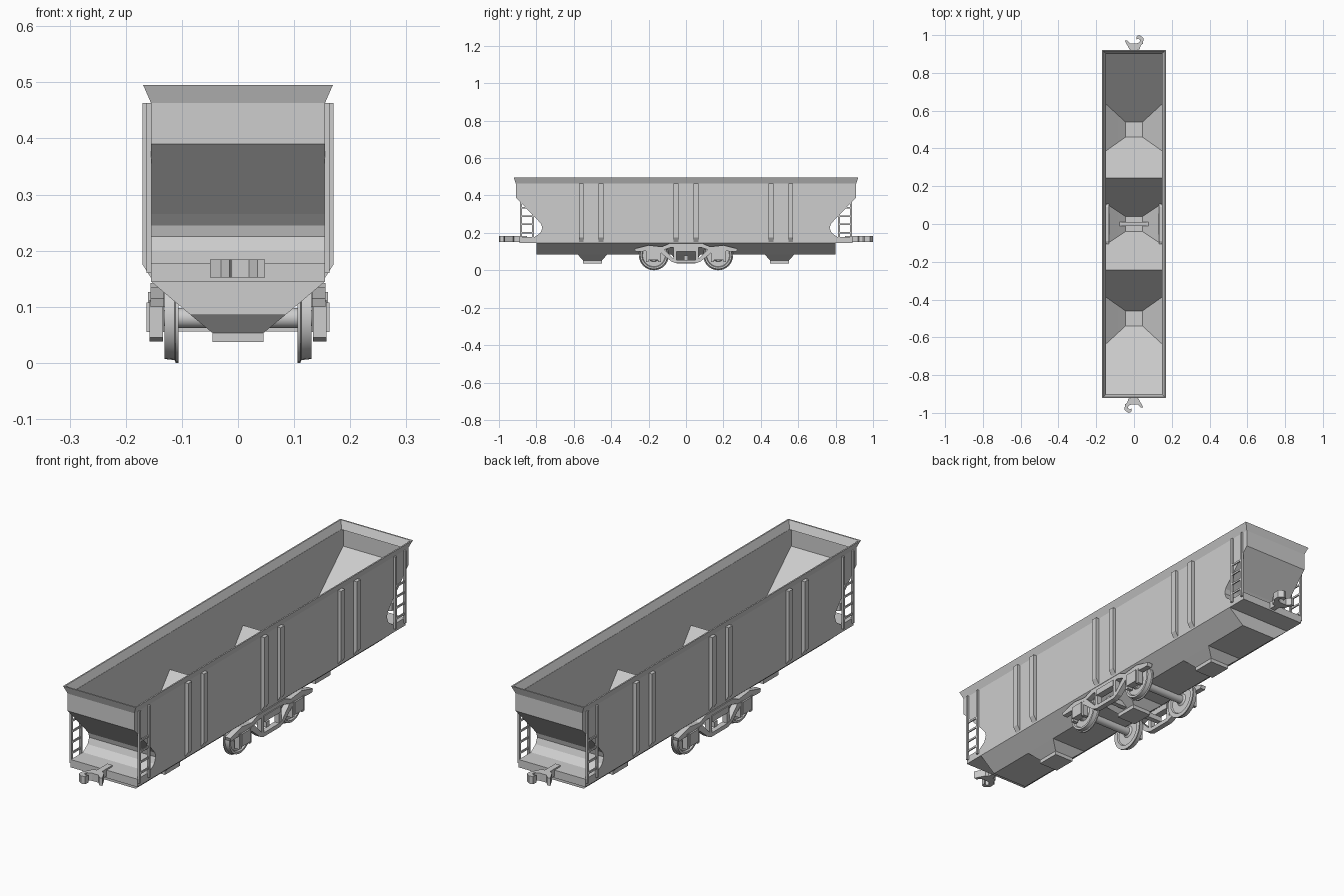
import bpy, bmesh, math
from mathutils import Matrix

if "Cube" in bpy.data.objects:
    bpy.data.objects.remove(bpy.data.objects["Cube"])

grey = bpy.data.materials.new("plain_grey")
grey.diffuse_color = (0.61, 0.61, 0.61, 1)
grey.use_nodes = True
grey.node_tree.nodes["Principled BSDF"].inputs["Base Color"].default_value = grey.diffuse_color


def finish(bm, name, smooth=False):
    bmesh.ops.recalc_face_normals(bm, faces=bm.faces)
    me = bpy.data.meshes.new(name)
    bm.to_mesh(me)
    bm.free()
    me.materials.append(grey)
    ob = bpy.data.objects.new(name, me)
    bpy.context.collection.objects.link(ob)
    if smooth:
        bpy.ops.object.select_all(action='DESELECT')
        ob.select_set(True)
        bpy.context.view_layer.objects.active = ob
        bpy.ops.object.shade_smooth_by_angle(angle=math.radians(35))
    return ob


def poly(bm, pts):
    return bm.faces.new([bm.verts.new(p) for p in pts])


def prism(bm, pts, a, b, axis='x'):
    """Extrude a 2D outline (yz along x, or xy along z) from a to b."""
    put = (lambda p, t: (t, p[0], p[1])) if axis == 'x' else (lambda p, t: (p[0], p[1], t))
    lo = [bm.verts.new(put(p, a)) for p in pts]
    hi = [bm.verts.new(put(p, b)) for p in pts]
    bm.faces.new(lo)
    bm.faces.new(hi[::-1])
    n = len(pts)
    for i in range(n):
        bm.faces.new([lo[i], lo[(i + 1) % n], hi[(i + 1) % n], hi[i]])


def box(bm, x0, x1, y0, y1, z0, z1):
    prism(bm, [(y0, z0), (y1, z0), (y1, z1), (y0, z1)], x0, x1)


def ring_loft(bm, sections):
    """Skin between rectangles given as (half x, centre y, half y, z)."""
    rings = [[bm.verts.new((sx * hx, cy + sy * hy, z))
              for sx, sy in ((1, 1), (-1, 1), (-1, -1), (1, -1))]
             for hx, cy, hy, z in sections]
    for r, s in zip(rings, rings[1:]):
        for i in range(4):
            j = (i + 1) % 4
            bm.faces.new([r[i], r[j], s[j], s[i]])
    return rings


def mirrored(half):
    return half + [(-a, b) for a, b in reversed(half)]


# Side sheets and end skins share one end profile
end = [(.91, .465), (.91, .39), (.79, .265), (.773, .245), (.768, .225),
       (.778, .2), (.81, .178), (.89, .178), (.89, .145)]
for s, label in ((1, "right"), (-1, "left")):
    bm = bmesh.new()
    prism(bm, mirrored(end), s * .147, s * .155)
    finish(bm, label + "_side_sheet")
for s, label in ((1, "back"), (-1, "front")):
    bm = bmesh.new()
    path = end + [(.76, .145)]
    for (y0, z0), (y1, z1) in zip(path, path[1:]):
        poly(bm, [(-.153, s * y0, z0), (.153, s * y0, z0),
                  (.153, s * y1, z1), (-.153, s * y1, z1)])
    bmesh.ops.remove_doubles(bm, verts=bm.verts, dist=1e-5)
    finish(bm, label + "_end_skin")

# Flared top rim
bm = bmesh.new()
ring_loft(bm, [(.147, 0, .9, .463), (.155, 0, .91, .463), (.169, 0, .921, .495),
               (.163, 0, .915, .495), (.147, 0, .9, .463)])
finish(bm, "top_rim")

# Sloped floor plates inside the hoppers: (top y, top z, chute edge y)
bm = bmesh.new()
for s in (1, -1):
    for yt, zt, yb in ((.908, .39, .54), (.243, .312, .46), (.243, .312, .04)):
        ym = yb + (yt - yb) * (.143 - .053) / (zt - .053)
        poly(bm, [(-.15, s * yt, zt), (.15, s * yt, zt), (.152, s * ym, .143),
                  (.045, s * yb, .053), (-.045, s * yb, .053), (-.152, s * ym, .143)])
finish(bm, "hopper_floors")

# Tapered lower hull, open above each chute
bm = bmesh.new()
for s in (1, -1):
    poly(bm, [(s * .155, -.8, .145), (s * .155, .8, .145), (s * .084, .8, .085), (s * .084, -.8, .085)])
    poly(bm, [(-.155, s * .8, .145), (.155, s * .8, .145), (.084, s * .8, .085), (-.084, s * .8, .085)])
for y0, y1 in ((-.8, -.58), (-.42, -.08), (.08, .42), (.58, .8)):
    poly(bm, [(-.084, y0, .085), (.084, y0, .085), (.084, y1, .085), (-.084, y1, .085)])
finish(bm, "lower_hull")

# Discharge chutes
for c, label in ((-.5, "front"), (0, "middle"), (.5, "back")):
    bm = bmesh.new()
    ring_loft(bm, [(.084, c, .08, .085), (.045, c, .05, .053)])
    box(bm, -.045, .045, c - .05, c + .05, .037, .053)
    finish(bm, label + "_chute")

# Side ribs with tapered feet
bm = bmesh.new()
for s in (1, -1):
    for y in (-.56, -.455, -.054, .054, .455, .56):
        vs = [(s * .154, .463), (s * .17, .463), (s * .17, .175), (s * .154, .15)]
        a = [bm.verts.new((x, y - .013, z)) for x, z in vs]
        b = [bm.verts.new((x, y + .013, z)) for x, z in vs]
        bm.faces.new(a)
        bm.faces.new(b[::-1])
        for i in range(4):
            j = (i + 1) % 4
            bm.faces.new([a[i], a[j], b[j], b[i]])
finish(bm, "side_ribs")

# Corner ladders
bm = bmesh.new()
for sx in (1, -1):
    for sy in (1, -1):
        for y in (.882, .818):
            box(bm, sx * .154, sx * .163, sy * (y - .005), sy * (y + .005), .16, .463)
        for z in (.2, .245, .29, .335):
            box(bm, sx * .156, sx * .161, sy * .818, sy * .882, z - .004, z + .004)
finish(bm, "ladders")

# Couplers, the same casting turned half round
hook = [(-.012, .85), (.012, .85), (.012, .92), (.03, .925), (.035, .945), (.048, .955),
        (.05, .985), (.03, 1.0), (.015, .995), (.012, .975), (.022, .982), (.032, .975),
        (.03, .962), (.01, .955), (-.02, .955), (-.035, .972), (-.048, .97),
        (-.035, .945), (-.025, .925), (-.012, .92)]
for s, label in ((1, "back"), (-1, "front")):
    bm = bmesh.new()
    prism(bm, [(s * x, s * y) for x, y in hook], .152, .184, 'z')
    finish(bm, label + "_coupler")

# Bogie side frames
upper = mirrored([(.08, .122), (.13, .106), (.27, .1), (.275, .115), (.2, .134), (.13, .126), (.09, .142)])
upper = upper[:7] + upper[7:]
lower = mirrored([(.052, .055), (.066, .06), (.118, .112), (.15, .106), (.08, .048), (.055, .038)])
for s, label in ((1, "right"), (-1, "left")):
    bm = bmesh.new()
    prism(bm, upper, s * .132, s * .156)
    prism(bm, lower, s * .134, s * .158)
    box(bm, s * .13, s * .16, -.055, .055, .1, .126)
    for t in (1, -1):
        box(bm, s * .134, s * .156, t * .05, t * .066, .05, .125)
        box(bm, s * .132, s * .163, t * .145, t * .205, .055, .108)
        box(bm, s * .134, s * .158, t * .135, t * .15, .045, .11)
        box(bm, s * .134, s * .158, t * .2, t * .215, .045, .11)
    finish(bm, label + "_bogie_frame")
bm = bmesh.new()
box(bm, -.14, .14, -.011, .011, .056, .078)
finish(bm, "bogie_cross_beam")

# Wheelsets: one stepped lathe profile (x, radius) per axle
half = [(.145, 0), (.145, .014), (.131, .014), (.131, .03), (.124, .034), (.124, .06),
        (.131, .064), (.131, .073), (.113, .075), (.111, .08), (.106, .08), (.106, .062),
        (.112, .058), (.112, .026), (.106, .018)]
profile = mirrored(half)
for y, label in ((-.172, "front"), (.172, "back")):
    bm = bmesh.new()
    vs = [bm.verts.new((x, 0, r)) for x, r in profile]
    edges = [bm.edges.new(e) for e in zip(vs, vs[1:])]
    bmesh.ops.spin(bm, geom=vs + edges, cent=(0, 0, 0), axis=(1, 0, 0),
                   angle=2 * math.pi, steps=32)
    bmesh.ops.remove_doubles(bm, verts=bm.verts, dist=1e-5)
    bm.transform(Matrix.Translation((0, y, .08)))
    finish(bm, label + "_wheelset", True)
